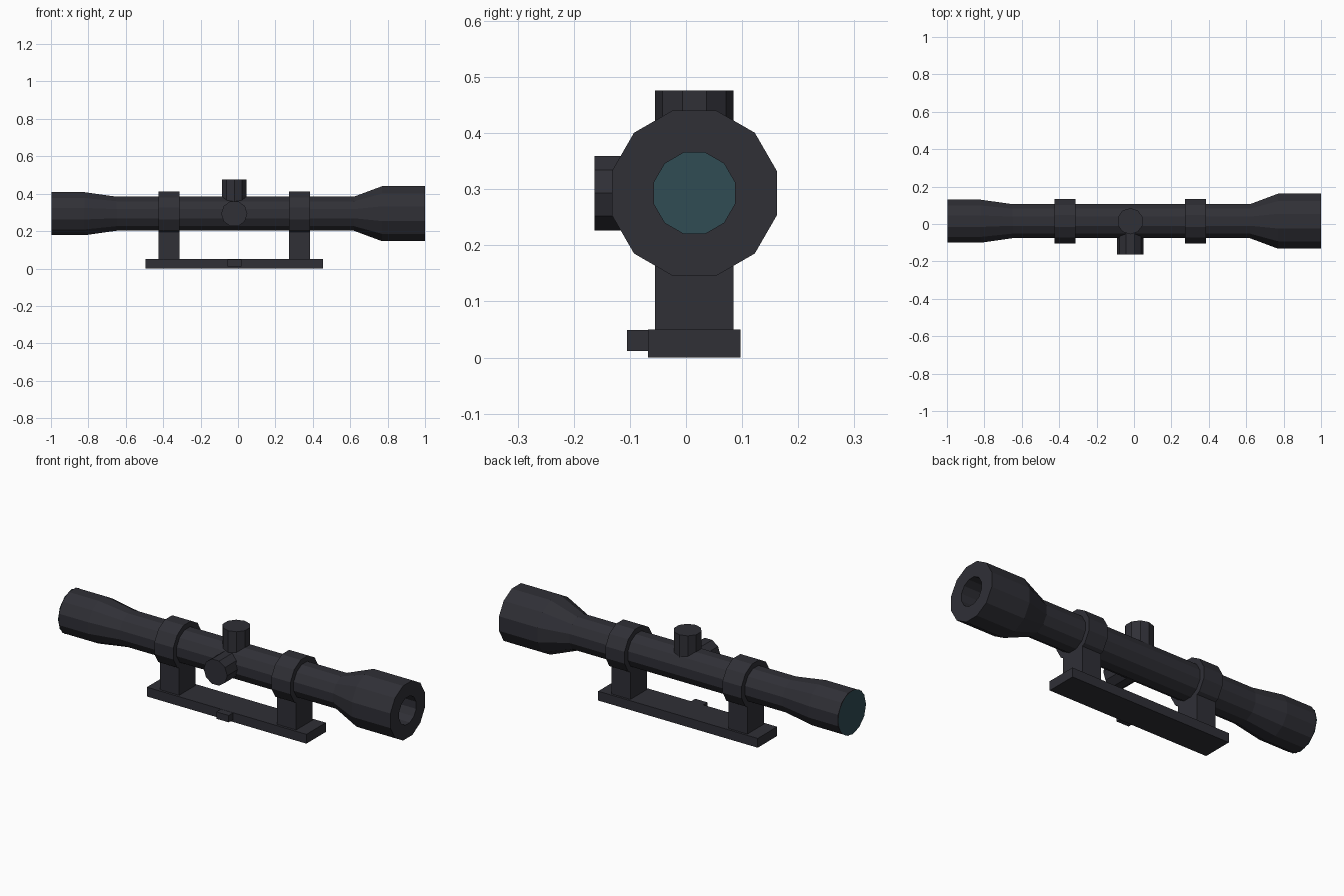
import bpy
import bmesh
from math import cos, sin, pi, sqrt
from mathutils import Vector

cube = bpy.data.objects.get("Cube")
if cube:
    bpy.data.objects.remove(cube)

AXIS_Y, AXIS_Z = 0.015, 0.293   # optical axis
TUBE_R, BORE_R = 0.091, 0.072   # across flats
KNOB_X = -0.02


def material(name, color):
    m = bpy.data.materials.new(name)
    m.use_nodes = True
    m.diffuse_color = (*color, 1)
    bsdf = next(n for n in m.node_tree.nodes if n.type == 'BSDF_PRINCIPLED')
    bsdf.inputs["Base Color"].default_value = (*color, 1)
    return m


black_metal = material("charcoal metal", (0.029, 0.029, 0.037))
glass = material("teal glass", (0.03, 0.072, 0.088))


def finish(name, bm, mat):
    bmesh.ops.recalc_face_normals(bm, faces=bm.faces)
    me = bpy.data.meshes.new(name)
    bm.to_mesh(me)
    bm.free()
    me.materials.append(mat)
    ob = bpy.data.objects.new(name, me)
    bpy.context.collection.objects.link(ob)
    return ob


def box(name, x, y, z):
    """Box from (min, max) ranges."""
    bm = bmesh.new()
    bmesh.ops.create_cube(bm, size=1)
    for v in bm.verts:
        v.co = Vector([(r[0] + r[1]) / 2 + c * (r[1] - r[0])
                       for r, c in zip((x, y, z), v.co)])
    return finish(name, bm, black_metal)


def revolve(name, profile, mat, sides=12, turn=0.5):
    """Closed (x, apothem) profile turned about the optical axis."""
    bm = bmesh.new()
    loops = []
    for i in range(sides):
        a = 2 * pi * (i + turn) / sides
        loops.append([bm.verts.new((x, AXIS_Y + r / cos(pi / sides) * cos(a),
                                    AXIS_Z + r / cos(pi / sides) * sin(a)))
                      for x, r in profile])
    n = len(profile)
    for i in range(sides):
        p, q = loops[i], loops[(i + 1) % sides]
        for j in range(n):
            k = (j + 1) % n
            bm.faces.new((p[j], p[k], q[k], q[j]))
    return finish(name, bm, mat)


def turret(name, height, side, radius=0.07, sides=10):
    """Ten-sided knob whose open foot follows the round tube."""
    bm = bmesh.new()
    foot, top = [], []
    for i in range(sides):
        a = 2 * pi * i / sides
        along, across = radius * cos(a), radius * sin(a)
        if not side:
            along, across = across, along
        seat = sqrt(TUBE_R ** 2 - across ** 2) - 0.006
        for ring, h in ((foot, seat), (top, height)):
            y, z = (-h, across) if side else (across, h)
            ring.append(bm.verts.new((KNOB_X + along, AXIS_Y + y, AXIS_Z + z)))
    for i in range(sides):
        j = (i + 1) % sides
        bm.faces.new((foot[i], foot[j], top[j], top[i]))
    bm.faces.new(top)
    ob = finish(name, bm, black_metal)
    return ob


# Main tube with flared ends and a straight bore
revolve("scope_tube", [(-0.997, BORE_R), (-0.997, 0.115), (-0.82, 0.115),
                       (-0.65, TUBE_R), (0.62, TUBE_R), (0.77, 0.147),
                       (1.0, 0.147), (1.0, BORE_R)], black_metal)

# Eyepiece glass closing the rear end
bm = bmesh.new()
bmesh.ops.create_circle(bm, cap_ends=True, segments=12, radius=0.118)
for v in bm.verts:
    v.co = Vector((-1.0, AXIS_Y + v.co.x, AXIS_Z + v.co.y))
finish("eyepiece_lens", bm, glass)

# Clamp rings and their posts
for label, x0, x1 in (("rear", -0.425, -0.312), ("front", 0.272, 0.385)):
    revolve(label + "_clamp_ring", [(x0, 0.082), (x0, 0.119), (x1, 0.119), (x1, 0.082)],
            black_metal)
    box(label + "_post", (x0, x1), (AXIS_Y - 0.07, AXIS_Y + 0.07), (0.04, 0.206))

# Adjustment turrets on top and on the front side
turret("elevation_turret", 0.183, False)
turret("windage_turret", 0.178, True)

# Mounting rail and its locking lug
box("mount_rail", (-0.495, 0.455), (-0.068, 0.097), (0.0, 0.05))
box("locking_lug", (-0.055, 0.018), (-0.105, -0.06), (0.012, 0.049))
